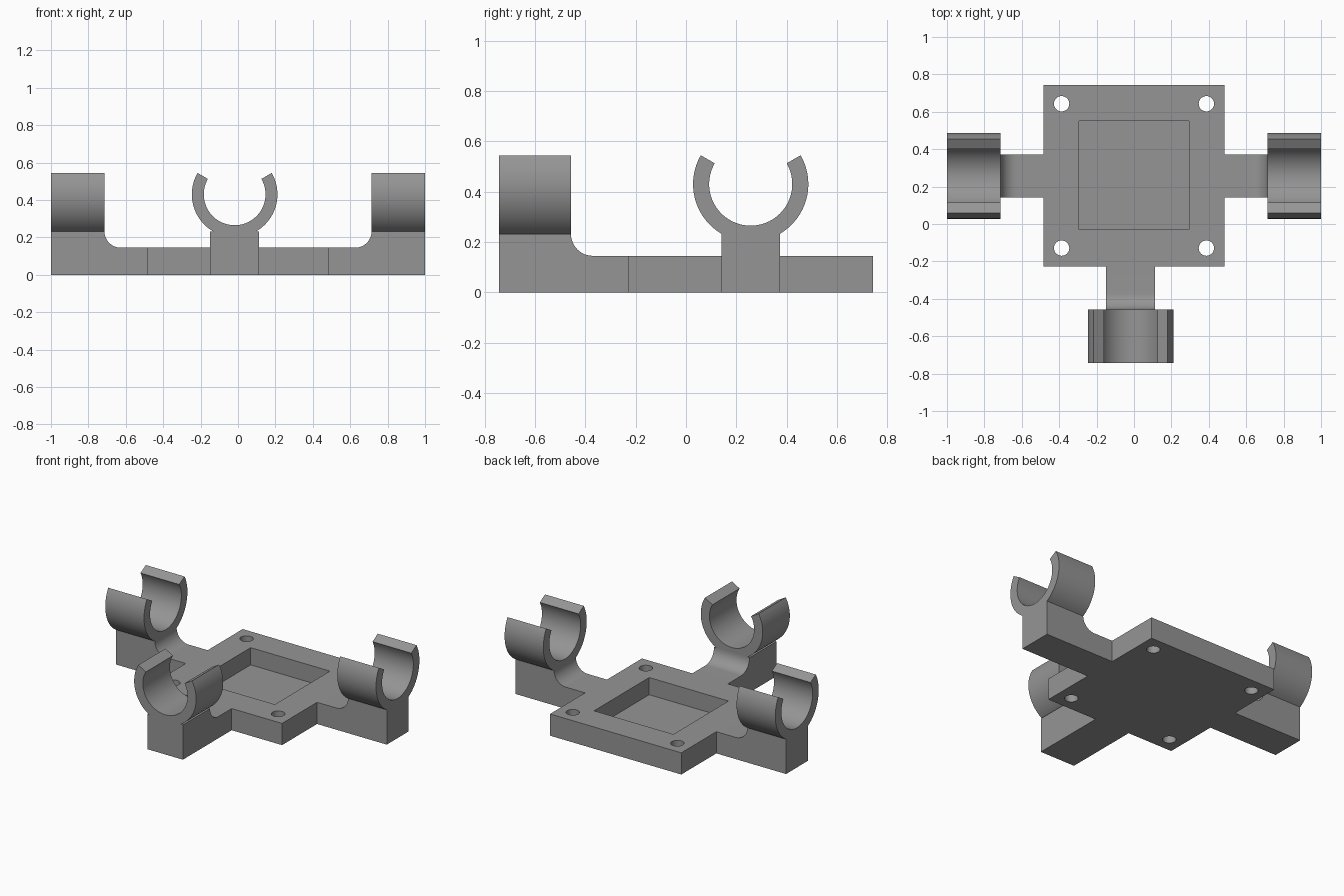
import bpy, bmesh, math
from mathutils import Matrix, Vector

if "Cube" in bpy.data.objects:
    bpy.data.objects.remove(bpy.data.objects["Cube"])

CY = 0.257          # plate centre in y
HALF = 0.485        # half width of the plate
THICK = 0.145       # plate and arm thickness
POST = 0.714        # inner face of each clip post, from the plate centre
END = 1.0           # outer face of each clip post
POST_TOP = 0.232
RING_Z, R_OUT, R_IN = 0.43, 0.229, 0.165

grey = bpy.data.materials.new("grey plastic")
grey.diffuse_color = (0.30, 0.30, 0.30, 1)
grey.use_nodes = True
grey.node_tree.nodes["Principled BSDF"].inputs["Base Color"].default_value = grey.diffuse_color


def finish(obj):
    bpy.ops.object.select_all(action='DESELECT')
    obj.select_set(True)
    bpy.context.view_layer.objects.active = obj
    bpy.ops.object.shade_smooth_by_angle(angle=math.radians(30))


def extrude_profile(name, points, sweep, matrix):
    """Closed 3D outline swept along a vector, then placed by a matrix."""
    bm = bmesh.new()
    face = bm.faces.new([bm.verts.new(p) for p in points])
    ext = bmesh.ops.extrude_face_region(bm, geom=[face])
    moved = [g for g in ext["geom"] if isinstance(g, bmesh.types.BMVert)]
    bmesh.ops.translate(bm, vec=Vector(sweep), verts=moved)
    bmesh.ops.transform(bm, matrix=matrix, verts=bm.verts)
    bmesh.ops.recalc_face_normals(bm, faces=bm.faces)
    mesh = bpy.data.meshes.new(name)
    bm.to_mesh(mesh)
    bm.free()
    mesh.materials.append(grey)
    obj = bpy.data.objects.new(name, mesh)
    bpy.context.collection.objects.link(obj)
    return obj


def arc(cx, cz, r, a0, a1, n):
    return [(cx + r * math.cos(math.radians(a0 + (a1 - a0) * i / n)),
             cz + r * math.sin(math.radians(a0 + (a1 - a0) * i / n)))
            for i in range(n + 1)]


def box(name, x, y0, y1, z0, z1):
    pts = [(-x, y0, z0), (x, y0, z0), (x, y1, z0), (-x, y1, z0)]
    return extrude_profile(name, pts, (0, 0, z1 - z0), Matrix())


# Base plate with a square pocket and four corner holes
plate = box("base_plate", HALF, CY - HALF, CY + HALF, 0, THICK)
cutters = [box("pocket_cutter", 0.293, -0.03, 0.552, 0.03, 0.3)]
for sx in (-1, 1):
    for sy in (-1, 1):
        circle = arc(sx * 0.387, CY + sy * 0.386, 0.041, 0, 360, 40)[:-1]
        cutters.append(extrude_profile("hole_cutter", [(x, y, -0.1) for x, y in circle],
                                       (0, 0, 0.5), Matrix()))
bpy.context.view_layer.objects.active = plate
for c in cutters:
    mod = plate.modifiers.new("cut", 'BOOLEAN')
    mod.operation, mod.solver, mod.object = 'DIFFERENCE', 'EXACT', c
    bpy.ops.object.modifier_apply(modifier=mod.name)
    bpy.data.objects.remove(c)
finish(plate)


def clip_arm(side, angle, offset, half):
    """Arm, filleted post and open round clip pointing along local -y."""
    place = Matrix.Translation((0, CY, 0)) @ Matrix.Rotation(math.radians(angle), 4, 'Z')
    # arm with a concave fillet rising to the post
    r = POST_TOP - THICK
    neck = [(HALF, 0), (POST, 0)] + arc(POST - r, POST_TOP, r, 0, -90, 12) + [(HALF, THICK)]
    finish(extrude_profile(side + "_arm", [(offset - half, -d, z) for d, z in neck],
                           (2 * half, 0, 0), place))
    # post and clip share one outline
    a = math.degrees(math.asin((POST_TOP - RING_Z) / R_OUT))
    outline = [(-half, 0), (half, 0), (half, POST_TOP)]
    outline += arc(0, RING_Z, R_OUT, a, 30, 24)
    outline += arc(0, RING_Z, R_IN, 30, -210, 64)
    outline += arc(0, RING_Z, R_OUT, -210, -180 - a, 24)
    outline += [(-half, POST_TOP)]
    finish(extrude_profile(side + "_clip", [(offset + u, -POST, z) for u, z in outline],
                           (0, POST - END, 0), place))


clip_arm("front", 0, -0.018, 0.131)
clip_arm("right", 90, 0, 0.1155)
clip_arm("left", -90, 0, 0.1155)
